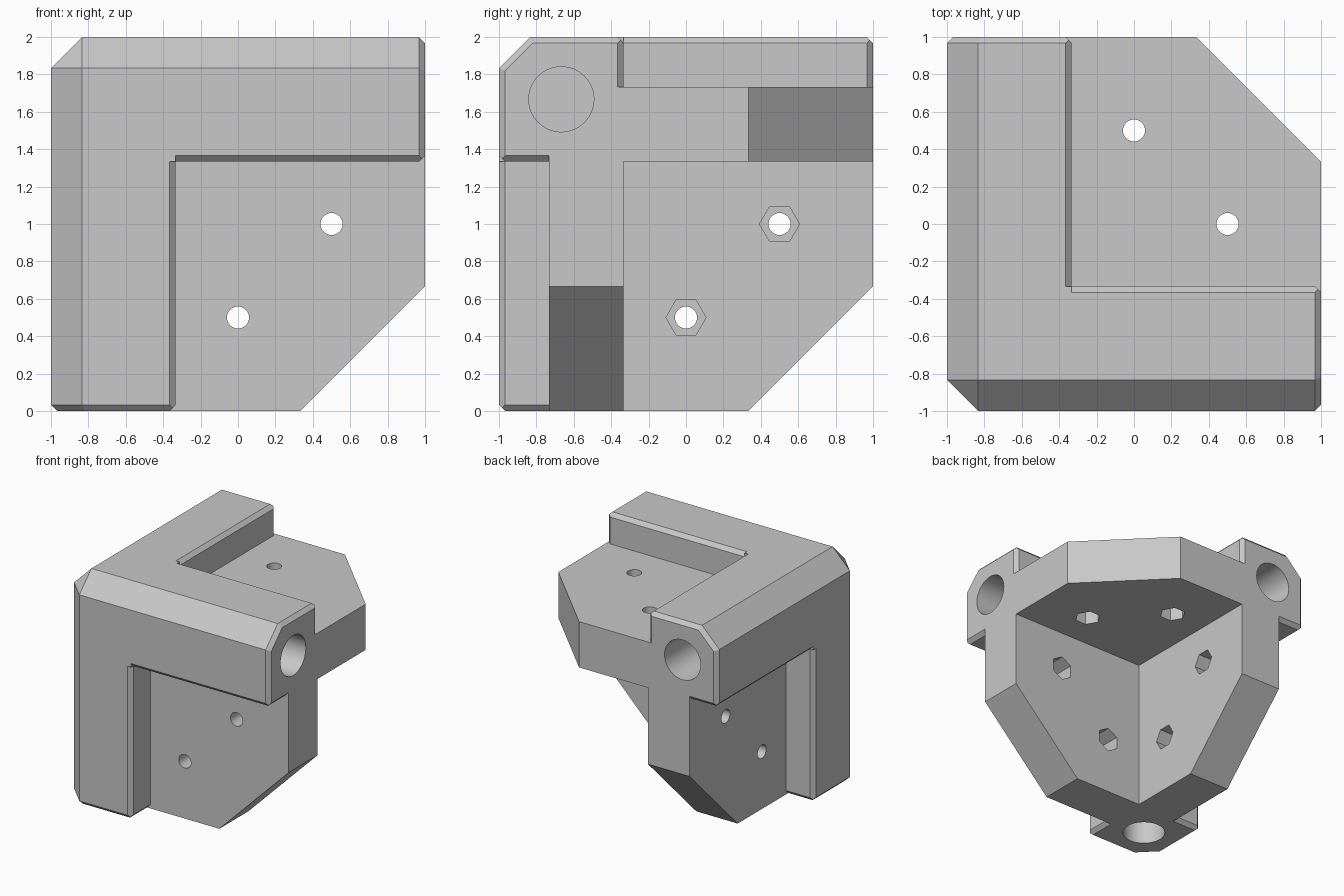
import bpy, bmesh, math
from mathutils import Matrix, Vector

# Dimensions, measured from the outer corner where the three bars meet
LENGTH = 2.0
BAR = 2 / 3
PLATE_START = 0.267
BIG, SMALL = 0.167, 0.033
ROD_R, BOLT_R, NUT_R = 0.174, 0.059, 0.107
BOLTS = ((1.0, 1.5), (1.5, 1.0))

old = bpy.data.objects.get("Cube")
if old:
    bpy.data.objects.remove(old)

# Corner space to world space (third axis runs downward)
TO_WORLD = Matrix.Translation((-1, -1, 2)) @ Matrix.Diagonal((1, 1, -1, 1))


def turn(i):
    """Matrix that sends the first axis to axis i, cyclically."""
    m = Matrix.Identity(4)
    for col in range(3):
        for row in range(3):
            m[row][col] = 1.0 if row == (col + i) % 3 else 0.0
    return m


def add_object(name, bm):
    bmesh.ops.recalc_face_normals(bm, faces=bm.faces[:])
    mesh = bpy.data.meshes.new(name)
    bm.to_mesh(mesh)
    bm.free()
    obj = bpy.data.objects.new(name, mesh)
    bpy.context.collection.objects.link(obj)
    return obj


def box(lo, hi):
    bm = bmesh.new()
    bmesh.ops.create_cube(bm, size=1)
    for v in bm.verts:
        v.co = [hi[k] if v.co[k] > 0 else lo[k] for k in range(3)]
    return bm


def slice_off(bm, normal, limit):
    """Remove everything where normal . p < limit and cap the cut."""
    n = Vector(normal)
    geom = bm.verts[:] + bm.edges[:] + bm.faces[:]
    bmesh.ops.bisect_plane(bm, geom=geom, dist=1e-5, plane_co=n * (limit / n.length_squared),
                           plane_no=n, clear_inner=True)
    bmesh.ops.holes_fill(bm, edges=[e for e in bm.edges if e.is_boundary], sides=0)


def boolean(target, helpers, operation):
    for h in helpers:
        h.hide_render = True
        mod = target.modifiers.new(h.name, 'BOOLEAN')
        mod.operation, mod.solver, mod.object = operation, 'EXACT', h
    bpy.context.view_layer.update()
    result = target.evaluated_get(bpy.context.evaluated_depsgraph_get())
    mesh = bpy.data.meshes.new_from_object(result)
    target.modifiers.clear()
    target.data = mesh
    for h in helpers:
        bpy.data.objects.remove(h)


def bar(i):
    bm = box((0, 0, 0), (LENGTH, BAR, BAR))
    # long inner edges
    slice_off(bm, (0, -1, 1), SMALL - BAR)
    slice_off(bm, (0, 1, -1), SMALL - BAR)
    # rim of the open end
    for side, reach in (((0, 1, 0), 0), ((0, 0, 1), 0), ((0, -1, 0), BAR), ((0, 0, -1), BAR)):
        slice_off(bm, Vector(side) - Vector((1, 0, 0)), SMALL - LENGTH - reach)
    d = math.sqrt(0.5)
    slice_off(bm, (-1, d, d), SMALL - LENGTH + BIG * d)
    bm.transform(turn(i))
    return add_object("bar", bm)


def plate(i):
    bm = box((PLATE_START,) * 3, (BAR, LENGTH, LENGTH))
    slice_off(bm, (0, -1, -1), -(LENGTH + 2 * BAR))
    bm.transform(turn(i))
    return add_object("plate", bm)


def prism(bm, radius, sides, start, end, b, c, i):
    """Cylinder or hexagon along axis i, with a point toward the next axis."""
    along = Matrix(((0, 0, 1, (start + end) / 2), (1, 0, 0, b), (0, 1, 0, c), (0, 0, 0, 1)))
    shape = bmesh.ops.create_cone(bm, cap_ends=True, segments=sides, radius1=radius,
                                  radius2=radius, depth=end - start)
    verts = shape["verts"]
    if sides == 6:
        # put one corner exactly on the local x axis
        first = max(verts, key=lambda v: v.co.x).co
        spin = Matrix.Rotation(-math.atan2(first.y, first.x), 4, 'Z')
        bmesh.ops.transform(bm, matrix=spin, verts=verts)
    bmesh.ops.transform(bm, matrix=turn(i) @ along, verts=verts)


# Body: three bars and three plates fused into one solid
bracket = bar(0)
bracket.name = "corner_bracket"
boolean(bracket, [bar(1), bar(2)] + [plate(i) for i in range(3)], 'UNION')

# Wide chamfers on the outer edges and a flat on the outer corner
bm = bmesh.new()
bm.from_mesh(bracket.data)
bmesh.ops.remove_doubles(bm, verts=bm.verts[:], dist=1e-5)
bmesh.ops.dissolve_limit(bm, angle_limit=0.01, verts=bm.verts[:], edges=bm.edges[:])
for normal in ((1, 1, 0), (0, 1, 1), (1, 0, 1)):
    slice_off(bm, normal, BIG)
slice_off(bm, (1, 1, 1), 2 * BIG)
bmesh.ops.recalc_face_normals(bm, faces=bm.faces[:])
bm.to_mesh(bracket.data)
bm.free()

# Rod sockets, bolt holes and nut recesses
holes, nuts = bmesh.new(), bmesh.new()
for i in range(3):
    prism(holes, ROD_R, 64, BAR, LENGTH + 0.1, BAR / 2, BAR / 2, i)
    for b, c in BOLTS:
        prism(holes, BOLT_R, 32, 0.1, 0.9, b, c, i)
        prism(nuts, NUT_R, 6, BAR - 0.2, 0.9, b, c, i)
boolean(bracket, [add_object("hole_cutter", holes), add_object("nut_cutter", nuts)], 'DIFFERENCE')

# Into world space, with outward normals
bm = bmesh.new()
bm.from_mesh(bracket.data)
bm.transform(TO_WORLD)
bmesh.ops.recalc_face_normals(bm, faces=bm.faces[:])
bm.to_mesh(bracket.data)
bm.free()

# Plain grey plastic
grey = bpy.data.materials.new("light_grey")
grey.use_nodes = True
colour = (0.58, 0.58, 0.58, 1)
grey.diffuse_color = colour
grey.node_tree.nodes["Principled BSDF"].inputs["Base Color"].default_value = colour
bracket.data.materials.clear()
bracket.data.materials.append(grey)

bpy.ops.object.select_all(action='DESELECT')
bracket.select_set(True)
bpy.context.view_layer.objects.active = bracket
bpy.ops.object.shade_smooth_by_angle(angle=math.radians(20))
